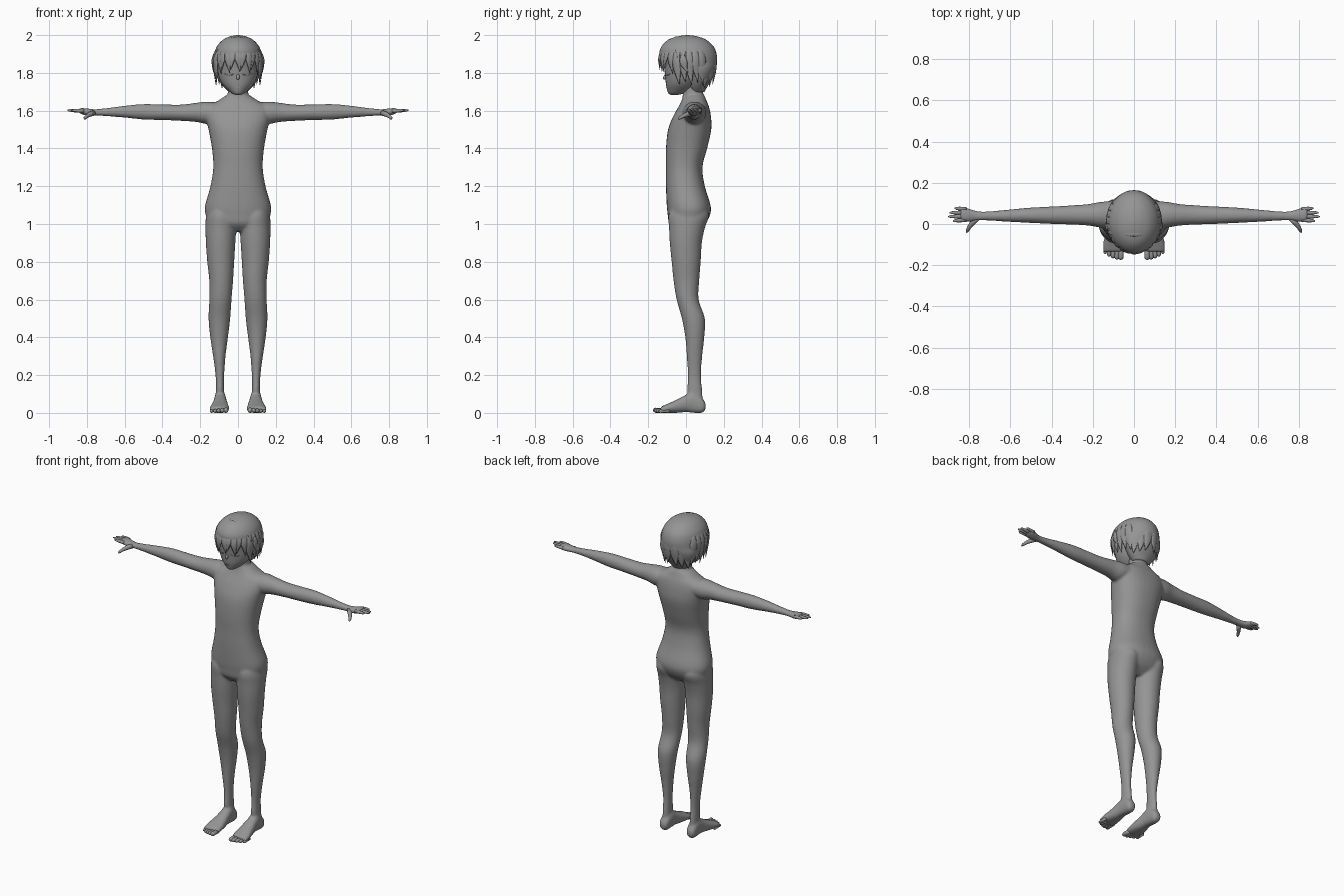
import bpy, bmesh, math
from mathutils import Vector

cube = bpy.data.objects.get("Cube")
if cube:
    bpy.data.objects.remove(cube, do_unlink=True)

grey = bpy.data.materials.new("plain grey")
grey.use_nodes = True
tone = (0.3, 0.3, 0.3, 1)
grey.diffuse_color = tone
grey.node_tree.nodes["Principled BSDF"].inputs["Base Color"].default_value = tone


def resample(rows, steps):
    """Smooth curve through rows of any length."""
    rows = [Vector(r) for r in rows]
    out = []
    for i in range(len(rows) - 1):
        a, b = rows[max(i - 1, 0)], rows[i]
        c, d = rows[i + 1], rows[min(i + 2, len(rows) - 1)]
        for k in range(steps):
            t = k / steps
            out.append(b + 0.5 * t * ((c - a) + t * ((2 * a - 5 * b + 4 * c - d)
                       + t * (3 * (b - c) + d - a))))
    return out + [rows[-1]]


def skin(bm, rings):
    """Join rings of points into a closed skin."""
    loops = [[bm.verts.new(p) for p in ring] for ring in rings]
    n = len(loops[0])
    for lo, hi in zip(loops, loops[1:]):
        for i in range(n):
            j = (i + 1) % n
            bm.faces.new((lo[i], lo[j], hi[j], hi[i]))
    bm.faces.new(loops[0][::-1])
    bm.faces.new(loops[-1])


def loft(bm, axis, rows, side=1, power=1.0, sides=32, steps=4):
    """Rows: station on the axis, then low and high edges of the two other axes."""
    order = {"x": (0, 1, 2), "y": (1, 0, 2), "z": (2, 0, 1)}[axis]
    rings = []
    for t, a0, a1, b0, b1 in resample(rows, steps):
        ring = []
        for k in range(sides):
            ang = 2 * math.pi * k / sides
            c, s = math.cos(ang), math.sin(ang)
            c = math.copysign(abs(c) ** power, c)
            s = math.copysign(abs(s) ** power, s)
            p = [0, 0, 0]
            p[order[0]] = t
            p[order[1]] = (a0 + a1 + (a1 - a0) * c) / 2
            p[order[2]] = (b0 + b1 + (b1 - b0) * s) / 2
            p[0] *= side
            ring.append(p)
        rings.append(ring)
    skin(bm, rings)


def tube(bm, path, widths, flat=1.0, up=None, sides=10):
    """Tapered tube; flat is thickness over width, up gives the thin direction."""
    path = [Vector(p) for p in path]
    rings = []
    for i, p in enumerate(path):
        along = (path[min(i + 1, len(path) - 1)] - path[max(i - 1, 0)]).normalized()
        across = along.cross(Vector(up[i] if up else (0, 0.1, 1))).normalized()
        thin = across.cross(along)
        rings.append([p + widths[i] * (across * math.cos(a) + thin * math.sin(a) * flat)
                      for a in (2 * math.pi * k / sides for k in range(sides))])
    skin(bm, rings)


def finish(bm, name):
    bmesh.ops.recalc_face_normals(bm, faces=bm.faces)
    mesh = bpy.data.meshes.new(name)
    bm.to_mesh(mesh)
    bm.free()
    mesh.polygons.foreach_set("use_smooth", [True] * len(mesh.polygons))
    mesh.materials.append(grey)
    obj = bpy.data.objects.new(name, mesh)
    bpy.context.collection.objects.link(obj)
    return obj


def even(rows):
    """Left-right symmetric rows from height, half width, front, back."""
    return [(z, -w, w, f, b) for z, w, f, b in rows]


# Body: torso, neck, arms, legs and feet fused into one skin
torso = [(.96, .1, -.05, .05), (1, .155, -.088, .1), (1.05, .172, -.097, .128),
         (1.1, .174, -.102, .13), (1.2, .146, -.106, .1), (1.3, .131, -.106, .087),
         (1.4, .138, -.106, .112), (1.5, .156, -.095, .134), (1.57, .172, -.068, .132),
         (1.62, .165, -.04, .122), (1.65, .11, -.025, .11), (1.68, .065, -.016, .098)]
neck = [(1.6, .07, -.02, .1), (1.66, .06, -.018, .097), (1.7, .054, -.018, .09),
        (1.78, .052, -.02, .08)]
leg = [(1.12, .06, .14, -.06, .09), (1.05, .015, .168, -.092, .122),
       (.98, .01, .172, -.09, .1), (.9, .014, .17, -.086, .084),
       (.8, .02, .163, -.076, .078), (.7, .026, .152, -.066, .07), (.6, .034, .152, -.05, .067),
       (.5, .041, .156, -.022, .1), (.4, .053, .147, -.004, .097), (.3, .066, .132, .004, .086),
       (.2, .073, .119, .009, .08), (.12, .073, .118, .006, .086), (.05, .072, .118, .01, .09)]
arm = [(.1, -.02, .11, 1.55, 1.64), (.16, -.018, .108, 1.53, 1.648),
       (.22, -.008, .097, 1.54, 1.642), (.3, -.003, .091, 1.546, 1.632),
       (.4, 0, .085, 1.55, 1.633), (.5, .005, .08, 1.553, 1.635), (.6, .01, .071, 1.563, 1.626),
       (.7, .016, .062, 1.571, 1.613), (.76, .016, .063, 1.574, 1.608),
       (.8, .01, .075, 1.574, 1.612), (.83, .01, .084, 1.582, 1.614), (.845, .02, .075, 1.59, 1.61)]
foot = [(.104, .078, .113, .02, .05), (.085, .066, .124, 0, .08), (.04, .062, .126, 0, .115),
        (0, .059, .13, .004, .096), (-.05, .051, .14, 0, .07), (-.1, .046, .151, 0, .047),
        (-.135, .05, .15, 0, .032)]
bm = bmesh.new()
loft(bm, "z", even(torso), power=.88)
loft(bm, "z", even(neck))
for side in (1, -1):
    loft(bm, "z", leg, side)
    loft(bm, "x", arm, side)
    loft(bm, "y", foot, side, power=.85)
body = finish(bm, "body")
remesh = body.modifiers.new("fuse", "REMESH")
remesh.mode = "VOXEL"
remesh.voxel_size = .007
remesh.use_smooth_shade = True
relax = body.modifiers.new("relax", "SMOOTH")
relax.factor = .5
relax.iterations = 8

# Fingers, thumbs and toes
for side, label in ((1, "left"), (-1, "right")):
    bm = bmesh.new()
    for root, tip, end in ((.02, .015, .88), (.037, .036, .903), (.055, .055, .897),
                           (.072, .077, .872)):
        path = [(side * (.815 + (end - .815) * t), root + (tip - root) * t, 1.598 + .004 * t)
                for t in (0, .3, .6, .85, 1)]
        tube(bm, path, [.01, .01, .009, .007, .003])
    thumb = [(.765, .028, 1.588), (.785, .005, 1.58), (.8, -.015, 1.571),
             (.81, -.033, 1.561), (.813, -.041, 1.556)]
    tube(bm, [(side * x, y, z) for x, y, z in thumb], [.015, .013, .01, .008, .003])
    finish(bm, label + "_fingers")

    bm = bmesh.new()
    for i in range(5):
        x, size = .064 + .019 * i, .014 - .0012 * i
        front = -.174 + .0035 * i * i / 2
        path = [(side * x, front + d, size) for d in (.06, .03, .012, .003, 0)]
        tube(bm, path, [size, size * .95, size, size * .7, size * .2])
    finish(bm, label + "_toes")

# Head
skull = [(1.684, .012, -.08, -.04), (1.69, .03, -.092, -.015), (1.71, .055, -.1, .03),
         (1.74, .083, -.106, .06), (1.78, .102, -.11, .09), (1.83, .111, -.116, .12),
         (1.88, .114, -.124, .14), (1.94, .095, -.1, .12), (1.975, .04, -.04, .06)]
bm = bmesh.new()
loft(bm, "z", even(skull))
tube(bm, [(0, -.1, 1.8), (0, -.108, 1.785), (0, -.115, 1.771), (0, -.115, 1.764)],
     [.004, .008, .009, .003], up=[(0, -1, 0)] * 4)
finish(bm, "head")

# Closed eyelids and mouth as fine raised lines
bm = bmesh.new()
for mid, height, half, sag in ((.047, 1.795, .024, .008), (-.047, 1.795, .024, .008),
                               (0, 1.722, .014, .001)):
    path = []
    for k in range(-4, 5):
        x = mid + half * k / 4
        depth = .011 + .1 * math.sqrt(1 - (x / .106) ** 2) if mid else .104 - 2 * x * x
        path.append((x, -depth, height - sag * (1 - (k / 4) ** 2)))
    tube(bm, path, [.001] + [.0025] * 7 + [.001], sides=6)
finish(bm, "face_lines")

# Hair: solid cap that reaches down to the nape
cap = [(1.7, .05, .02, .098), (1.73, .08, .01, .115), (1.77, .107, 0, .138),
       (1.82, .122, -.03, .156), (1.86, .126, -.115, .164), (1.9, .125, -.14, .162),
       (1.94, .112, -.13, .146), (1.975, .08, -.095, .108), (1.993, .042, -.045, .06),
       (2, .006, 0, .015)]
bm = bmesh.new()
loft(bm, "z", even(cap), sides=40)
finish(bm, "hair_cap")


def lock(bm, turn, top, tip, width, lift=1.0, sway=0):
    """Tapered strand over the cap; turn 0 is the front centre."""
    count = 10
    path, ups, widths = [], [], []
    for k in range(count + 1):
        t = k / count
        z = top + (tip - top) * t
        r = math.sqrt(max(0, 1 - ((z - 1.86) / .138) ** 2)) if z > 1.86 else 1 - (1.86 - z) * .7
        a = math.radians(turn + sway * t * t)
        out = Vector((math.sin(a), -math.cos(a), 0))
        path.append((.127 * r * lift * out.x, .01 + .153 * r * lift * out.y, z))
        ups.append(out + Vector((0, 0, max(0, z - 1.86) * 6)))
        widths.append(width * (.45 + .55 * min(1, 3 * t)) * min(1, (1.01 - t) * 2.2))
    tube(bm, path, widths, flat=.28, up=ups, sides=8)


# Fringe and side strands
bm = bmesh.new()
for i in range(-5, 6):
    lock(bm, 13 * i, 1.965, 1.805 + .016 * (i % 2) - .003 * abs(i), .021, 1.0, 5 * (-1) ** i)
for side in (1, -1):
    for i in range(5):
        lock(bm, side * (66 + 13 * i), 1.94, 1.735 + .014 * (i % 2), .024, 1.02, side * 6)
    lock(bm, side * 80, 1.9, 1.8, .02, 1.07, side * 10)
    for i in range(3):
        lock(bm, side * (135 + 17 * i), 1.9, 1.715 + .01 * i, .028, .97, -side * 5)
finish(bm, "hair_strands")

# Raised ridge where the front hair meets the crown
bm = bmesh.new()
arc = [math.radians(d) for d in range(-80, 81, 8)]
path = [(.123 * math.sin(a), -.035 - .012 * math.cos(a), 1.86 + .128 * math.cos(a)) for a in arc]
ups = [(math.sin(a), 0, math.cos(a)) for a in arc]
tube(bm, path, [.014] * len(arc), flat=.4, up=ups, sides=8)
finish(bm, "hair_ridge")
